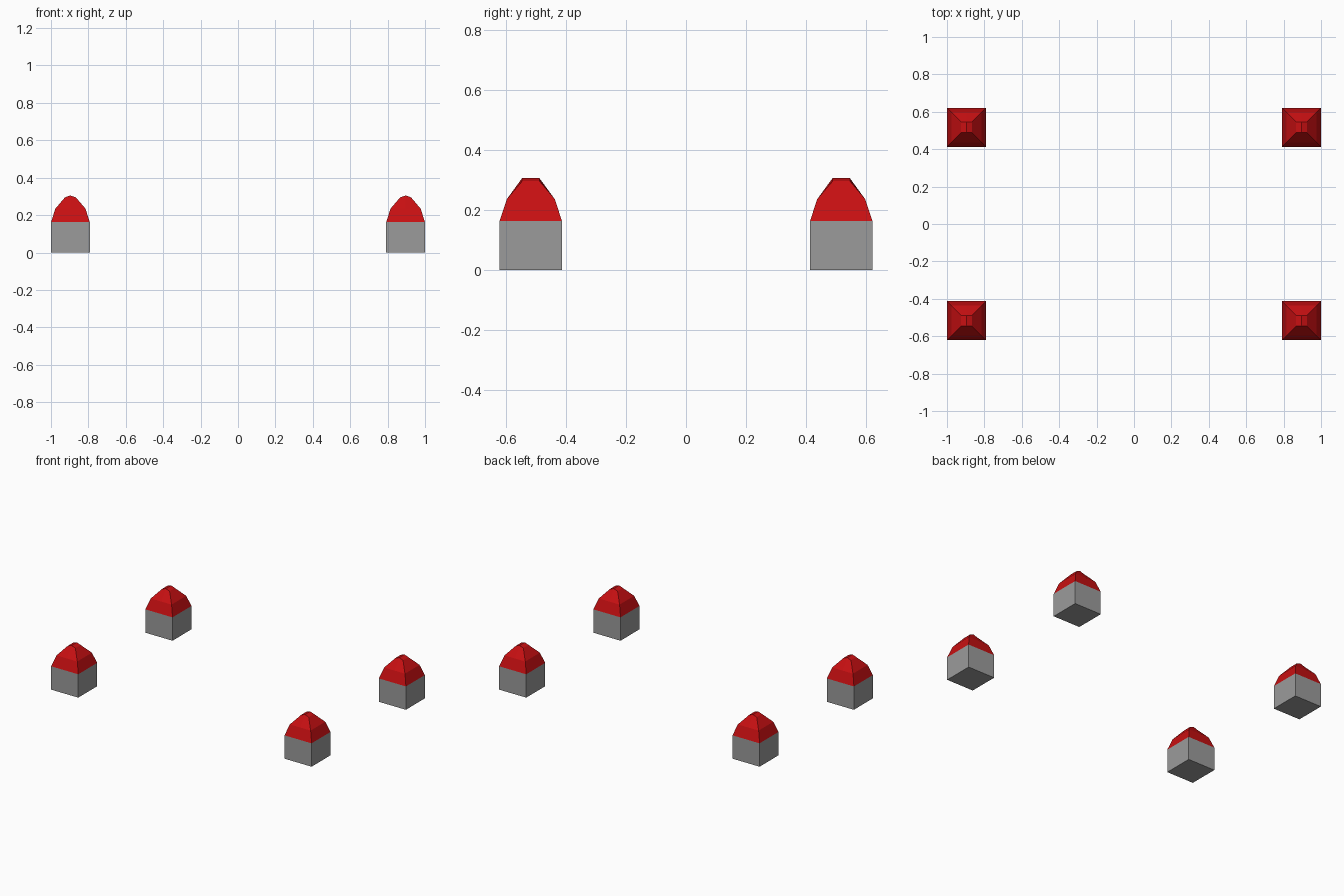
import bpy
import bmesh

cube = bpy.data.objects.get("Cube")
if cube:
    bpy.data.objects.remove(cube, do_unlink=True)


def make_material(name, colour):
    mat = bpy.data.materials.new(name)
    mat.use_nodes = True
    mat.diffuse_color = colour
    mat.node_tree.nodes["Principled BSDF"].inputs["Base Color"].default_value = colour
    return mat


grey = make_material("stone grey", (0.33, 0.33, 0.33, 1))
red = make_material("roof red", (0.58, 0.005, 0.006, 1))

HALF = 0.104       # half width of a tower
WALL = 0.162       # wall height
CENTRE = (0.896, 0.517)


def make_object(name, bm, mat, location):
    bmesh.ops.recalc_face_normals(bm, faces=bm.faces)
    mesh = bpy.data.meshes.new(name)
    bm.to_mesh(mesh)
    bm.free()
    mesh.materials.append(mat)
    obj = bpy.data.objects.new(name, mesh)
    obj.location = location
    bpy.context.collection.objects.link(obj)


def make_walls(name, location):
    # Square block standing on the ground
    bm = bmesh.new()
    bmesh.ops.create_cube(bm, size=1)
    for v in bm.verts:
        v.co.x *= 2 * HALF
        v.co.y *= 2 * HALF
        v.co.z = (v.co.z + 0.5) * WALL
    make_object(name, bm, grey, location)


def make_roof(name, location):
    # Two-pitch hipped roof: rings of six points, the middle ones under the ridge
    bm = bmesh.new()
    levels = [(HALF, WALL, WALL), (0.08, 0.235, 0.235), (0.029, 0.295, 0.305)]
    rings = []
    for half, edge_z, mid_z in levels:
        outline = [(-1, -1), (0, -1), (1, -1), (1, 1), (0, 1), (-1, 1)]
        rings.append([bm.verts.new((x * half, y * half, edge_z if x else mid_z))
                      for x, y in outline])
    for low, high in zip(rings, rings[1:]):
        for i in range(6):
            j = (i + 1) % 6
            bm.faces.new((low[i], low[j], high[j], high[i]))
    # Shallow cap on both sides of the ridge
    top = rings[-1]
    bm.faces.new((top[0], top[1], top[4], top[5]))
    bm.faces.new((top[1], top[2], top[3], top[4]))
    make_object(name, bm, red, location)


# One tower at each corner
for side, sx in (("left", 1), ("right", -1)):
    for end, sy in (("front", -1), ("back", 1)):
        spot = (sx * CENTRE[0], sy * CENTRE[1], 0)
        make_walls(f"{end}_{side}_tower_walls", spot)
        make_roof(f"{end}_{side}_tower_roof", spot)
